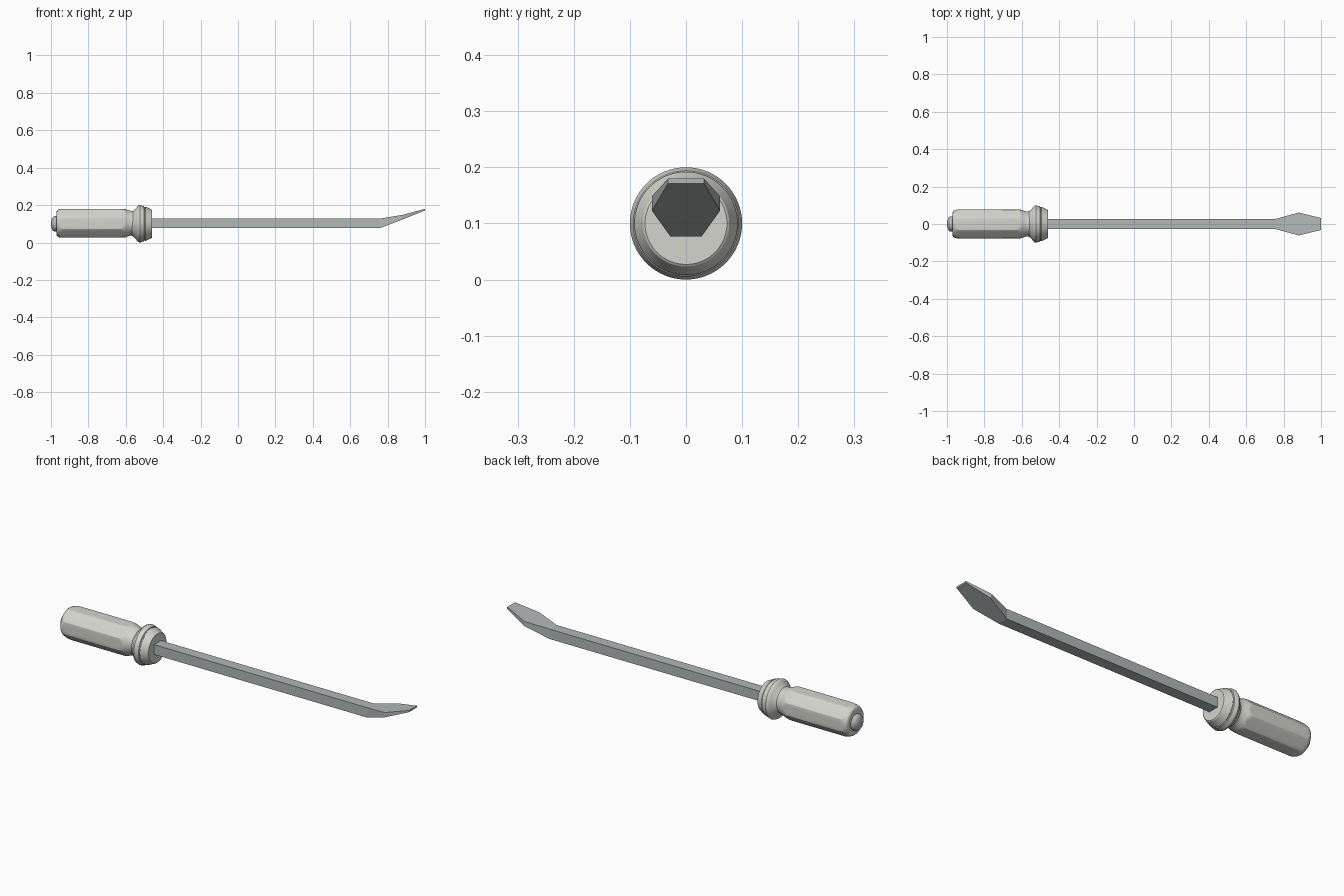
import bpy, bmesh, math

if "Cube" in bpy.data.objects:
    bpy.data.objects.remove(bpy.data.objects["Cube"])

CZ = 0.1  # height of the long axis


def material(name, rgb):
    m = bpy.data.materials.new(name)
    m.diffuse_color = (*rgb, 1)
    m.use_nodes = True
    m.node_tree.nodes["Principled BSDF"].inputs["Base Color"].default_value = m.diffuse_color
    return m


PLASTIC = material("plastic", (0.66, 0.66, 0.61))
STEEL = material("steel", (0.44, 0.48, 0.48))


def skin(name, rings, mat, angle=None):
    """Bridge closed rings of points and cap both ends."""
    bm = bmesh.new()
    loops = [[bm.verts.new(p) for p in r] for r in rings]
    for a, b in zip(loops, loops[1:]):
        for i in range(len(a)):
            j = (i + 1) % len(a)
            bm.faces.new((a[i], a[j], b[j], b[i]))
    bm.faces.new(loops[0])
    bm.faces.new(loops[-1])
    bmesh.ops.recalc_face_normals(bm, faces=bm.faces)
    me = bpy.data.meshes.new(name)
    bm.to_mesh(me)
    bm.free()
    me.materials.append(mat)
    ob = bpy.data.objects.new(name, me)
    bpy.context.collection.objects.link(ob)
    if angle:
        bpy.context.view_layer.objects.active = ob
        ob.select_set(True)
        bpy.ops.object.shade_smooth_by_angle(angle=math.radians(angle))
        ob.select_set(False)
    return ob


def lathe(name, profile, mat, n=64, flats=0, apothem=1.0, angle=30):
    """Revolve (x, radius) about the long axis, trimmed by a regular prism."""
    rings = []
    for x, r in profile:
        ring = []
        for i in range(n):
            t = 2 * math.pi * i / n
            rr = r
            if flats:
                step = 2 * math.pi / flats
                local = (t + step / 2) % step - step / 2
                rr = min(r, apothem / math.cos(local))
            ring.append((x, rr * math.cos(t), CZ + 0.003 * bool(flats) + rr * math.sin(t)))
        rings.append(ring)
    return skin(name, rings, mat, angle)


# Faceted grip with a waist before the collar
grip = [(-0.97, 0.062), (-0.967, 0.069), (-0.96, 0.074), (-0.948, 0.079), (-0.93, 0.082),
        (-0.63, 0.082)]
for k in range(1, 11):
    s = k / 10
    grip.append((-0.63 + 0.065 * s, 0.082 - 0.016 * (3 * s * s - 2 * s ** 3)))
grip.append((-0.53, 0.066))
lathe("grip", grip, PLASTIC, flats=8, apothem=0.0765, angle=14)

# Flared collar
lathe("collar", [(-0.575, 0.06), (-0.562, 0.067), (-0.55, 0.077), (-0.54, 0.09), (-0.533, 0.097),
                 (-0.525, 0.1), (-0.503, 0.094), (-0.501, 0.09), (-0.497, 0.09),
                 (-0.495, 0.092), (-0.468, 0.079), (-0.463, 0.077), (-0.46, 0.073)], PLASTIC)

# Domed strike cap
dome = [(-0.95, 0.041), (-0.98, 0.041)]
for k in range(1, 8):
    a = math.pi / 2 * k / 7.3
    dome.append((-0.98 - 0.02 * math.sin(a), 0.041 * math.cos(a)))
dome[-1] = (-1.0, dome[-1][1])
lathe("strike_cap", dome, STEEL, n=32, angle=40)

# Square bar with upturned, flared blade: x, half width, bottom, top
sections = [(-0.5, 0.028, 0.077, 0.128), (0.76, 0.028, 0.077, 0.128),
            (0.88, 0.061, 0.123, 0.148), (1.0, 0.032, 0.171, 0.18)]
skin("pry_bar", [[(x, -w, lo), (x, w, lo), (x, w, hi), (x, -w, hi)]
                 for x, w, lo, hi in sections], STEEL)
